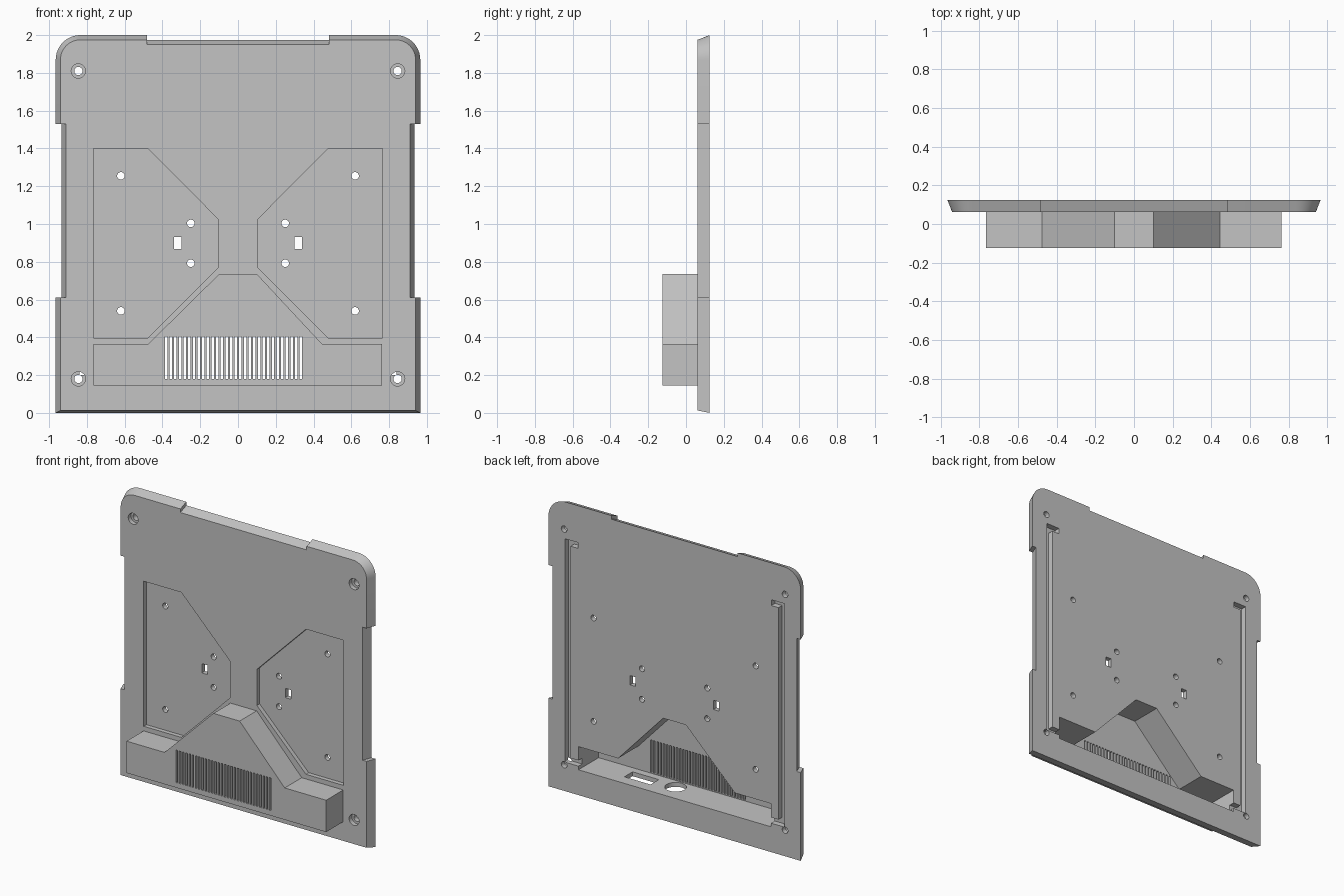
import bpy, bmesh
from math import cos, sin, pi, radians

cube = bpy.data.objects.get("Cube")
if cube:
    bpy.data.objects.remove(cube, do_unlink=True)

FRONT, SEAT, BACK = -0.125, 0.061, 0.125   # depth levels along y
WALL = 0.03

grey = bpy.data.materials.new("plain grey")
grey.use_nodes = True
grey.diffuse_color = (0.55, 0.55, 0.55, 1)
grey.node_tree.nodes["Principled BSDF"].inputs["Base Color"].default_value = grey.diffuse_color


def loft(bm, start, end):
    """Closed solid between two matching loops of 3D points."""
    a = [bm.verts.new(p) for p in start]
    b = [bm.verts.new(p) for p in end]
    bm.faces.new(a)
    bm.faces.new(b[::-1])
    for i in range(len(a)):
        j = (i + 1) % len(a)
        bm.faces.new((a[j], a[i], b[i], b[j]))


def along_y(bm, outline, y0, y1):
    loft(bm, [(x, y0, z) for x, z in outline], [(x, y1, z) for x, z in outline])


def along_z(bm, outline, z0, z1):
    loft(bm, [(x, y, z0) for x, y in outline], [(x, y, z1) for x, y in outline])


def rect(x0, x1, z0, z1):
    return [(x0, z0), (x1, z0), (x1, z1), (x0, z1)]


def circle(cx, cz, r, n=24):
    return [(cx + r * cos(2 * pi * i / n), cz + r * sin(2 * pi * i / n)) for i in range(n)]


def flip(outline):
    return [(-x, z) for x, z in reversed(outline)]


def make(name, bm):
    bmesh.ops.recalc_face_normals(bm, faces=bm.faces)
    mesh = bpy.data.meshes.new(name)
    bm.to_mesh(mesh)
    bm.free()
    mesh.materials.append(grey)
    ob = bpy.data.objects.new(name, mesh)
    bpy.context.collection.objects.link(ob)
    return ob


def cutter(name, outlines, y0, y1):
    bm = bmesh.new()
    for o in outlines:
        along_y(bm, o, y0, y1)
    ob = make(name, bm)
    ob.hide_render = True
    return ob


def select(ob):
    bpy.ops.object.select_all(action='DESELECT')
    bpy.context.view_layer.objects.active = ob
    ob.select_set(True)


def carve(ob, cutters):
    select(ob)
    for c in cutters:
        mod = ob.modifiers.new(c.name, 'BOOLEAN')
        mod.operation = 'DIFFERENCE'
        mod.solver = 'EXACT'
        mod.object = c
        bpy.ops.object.modifier_apply(modifier=mod.name)
    bpy.ops.object.shade_smooth_by_angle(angle=radians(30))


# Plate outline: rounded top corners, side notches and a top notch
def plate_outline(inset, bottom):
    w = 0.965 - inset
    half = [(w, bottom), (w, 0.61), (w - 0.03, 0.61), (w - 0.03, 1.53), (w, 1.53)]
    r = 0.13 - inset
    half += [(0.835 + r * cos(t * pi / 24), 1.87 + r * sin(t * pi / 24)) for t in range(13)]
    half += [(0.483, 2 - inset), (0.483, 1.975 - inset)]
    return half + flip(half)


bm = bmesh.new()
loft(bm, [(x, SEAT, z) for x, z in plate_outline(0.025, 0.013)],
     [(x, BACK, z) for x, z in plate_outline(0, 0)])
plate = make("back_plate", bm)

# Hollow housing on the front, with a raised middle
bm = bmesh.new()
along_y(bm, [(-0.765, 0.145), (0.762, 0.145), (0.762, 0.365), (0.445, 0.365),
             (0.1, 0.735), (-0.1, 0.735), (-0.475, 0.365), (-0.765, 0.365)], FRONT, SEAT)
housing = make("vent_housing", bm)

cavity = cutter("cavity_cutter", [[
    (-0.738, 0.175), (0.735, 0.175), (0.735, 0.335), (0.432, 0.335),
    (0.087, 0.705), (-0.087, 0.705), (-0.462, 0.335), (-0.738, 0.335)]], FRONT + WALL, 0.3)

# Front pockets
pocket = [(0.764, 0.397), (0.764, 1.4), (0.477, 1.4), (0.102, 1.022), (0.102, 0.772), (0.477, 0.397)]
pockets = cutter("pocket_cutter", [pocket, flip(pocket)], -0.1, SEAT + 0.03)

# Screw holes, cable slots and counterbores
corners = [(s * 0.845, z) for s in (-1, 1) for z in (0.18, 1.81)]
small = [(s * x, z) for s in (-1, 1)
         for x, z in ((0.62, 1.255), (0.62, 0.54), (0.25, 1.003), (0.25, 0.792))]
slot = rect(0.298, 0.34, 0.868, 0.932)
holes = cutter("hole_cutter", [circle(x, z, 0.022) for x, z in corners]
               + [circle(x, z, 0.02) for x, z in small] + [slot, flip(slot)], -0.1, 0.3)
bores = cutter("counterbore_cutter", [circle(x, z, 0.038) for x, z in corners], -0.1, SEAT + 0.03)

# Hooked grooves on the back
groove = [(0.84, 0.2), (0.84, 1.745), (0.74, 1.745), (0.74, 1.705),
          (0.795, 1.705), (0.795, 0.24), (0.73, 0.24), (0.73, 0.2)]
grooves = cutter("groove_cutter", [groove, flip(groove)], BACK - 0.04, 0.3)

# Vent slots in the housing front
step = 0.0246
vents = cutter("vent_cutter", [rect(-0.387 + i * step, -0.374 + i * step, 0.18, 0.405)
                               for i in range(30)], -0.3, FRONT + 2 * WALL)

# Connector openings in the housing floor
bm = bmesh.new()
along_z(bm, rect(0.24, 0.44, -0.045, 0.045), 0.1, 0.2)
along_z(bm, circle(0.09, -0.015, 0.068, 32), 0.1, 0.2)
ports = make("port_cutter", bm)
ports.hide_render = True

carve(plate, [cavity, pockets, bores, holes, grooves])
carve(housing, [cavity, vents, ports])

for c in (cavity, pockets, bores, holes, grooves, vents, ports):
    bpy.data.objects.remove(c, do_unlink=True)
